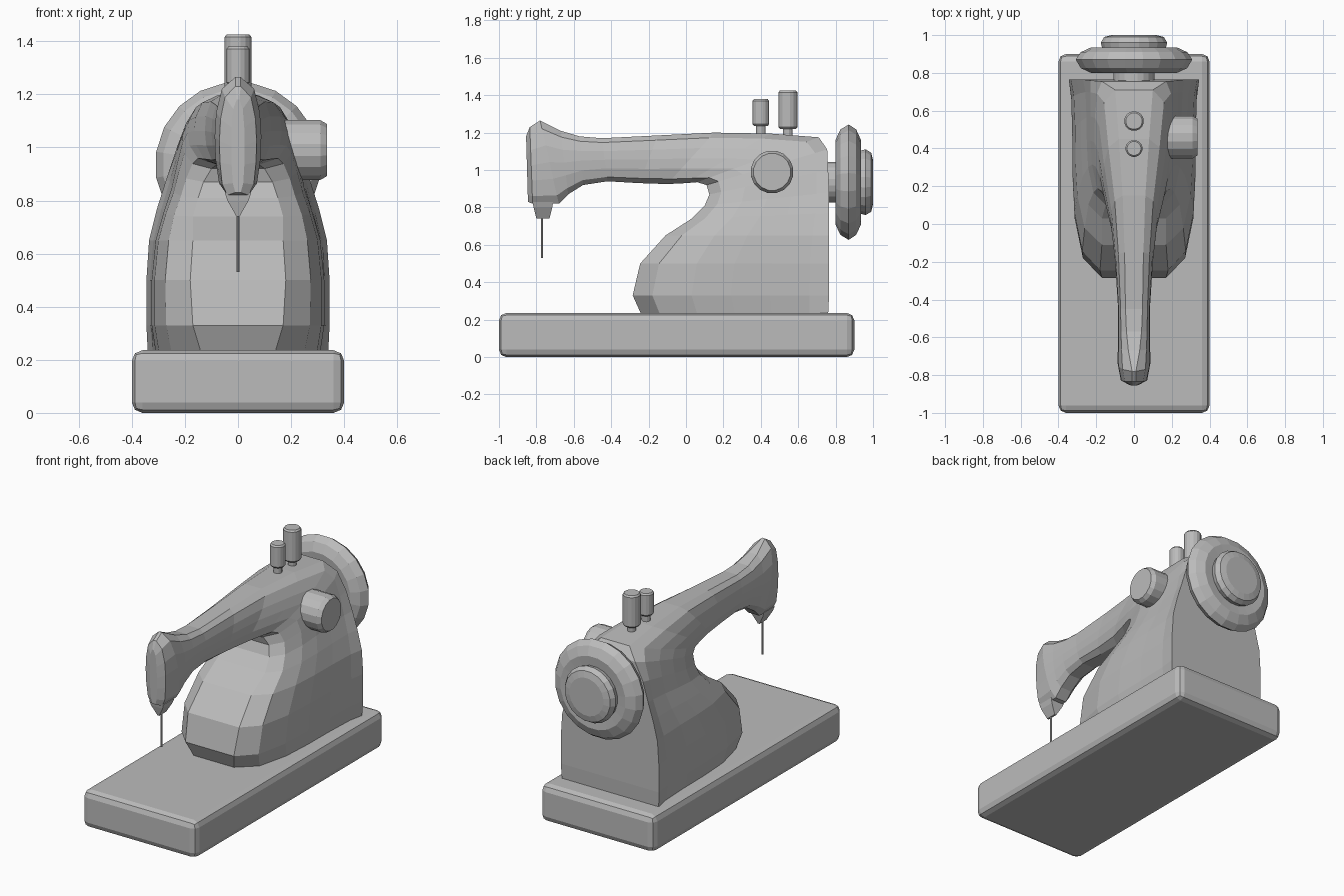
import bpy, bmesh
from math import sin, cos, pi
from mathutils import Vector, Matrix

default = bpy.data.objects.get("Cube")
if default:
    bpy.data.objects.remove(default, do_unlink=True)

GREY = (0.5, 0.5, 0.5, 1)
grey = bpy.data.materials.new("plain grey")
grey.use_nodes = True
grey.diffuse_color = GREY
grey.node_tree.nodes["Principled BSDF"].inputs["Base Color"].default_value = GREY


def finish(name, bm):
    """Turn a bmesh into a named object with the grey material."""
    bmesh.ops.recalc_face_normals(bm, faces=bm.faces)
    mesh = bpy.data.meshes.new(name)
    bm.to_mesh(mesh)
    bm.free()
    mesh.materials.append(grey)
    obj = bpy.data.objects.new(name, mesh)
    bpy.context.collection.objects.link(obj)
    return obj


def loft(name, rings):
    """Skin a list of closed rings and cap both ends."""
    bm = bmesh.new()
    loops = [[bm.verts.new(p) for p in ring] for ring in rings]
    for low, high in zip(loops, loops[1:]):
        for i in range(len(low)):
            j = (i + 1) % len(low)
            bm.faces.new((low[i], low[j], high[j], high[i]))
    bm.faces.new(loops[0])
    bm.faces.new(loops[-1])
    return finish(name, bm)


def lathe(name, profile, centre, axis="Z", sides=16):
    """Turn (radius, height) points around an axis through the centre."""
    turn = Vector((0, 0, 1)).rotation_difference(
        Vector([float(axis == a) for a in "XYZ"])).to_matrix()
    rings = []
    for radius, height in profile:
        angles = [2 * pi * (i + 0.5) / sides for i in range(sides)]
        rings.append([Vector(centre) + turn @ Vector(
            (radius * cos(a), radius * sin(a), height)) for a in angles])
    return loft(name, rings)


def section(inner, outer, w_in, w_mid, w_out):
    """Rounded cross-section between an inner and an outer side-profile point."""
    inner, outer = Vector((0, *inner)), Vector((0, *outer))
    ease = ((0, 0), (0.1, 0.65), (0.3, 0.93), (0.5, 1))
    half = [(t, w_in + (w_mid - w_in) * k) for t, k in ease]
    half += [(1 - t, w_out + (w_mid - w_out) * k) for t, k in reversed(ease[:-1])]
    side = [(inner.lerp(outer, t), w) for t, w in half]
    right = [p + Vector((w, 0, 0)) for p, w in side]
    left = [p - Vector((w, 0, 0)) for p, w in reversed(side)]
    return right + left


# Base slab with softened edges
bm = bmesh.new()
bmesh.ops.create_cube(bm, size=1, matrix=Matrix.Translation((0, -0.05, 0.118))
                      @ Matrix.Diagonal((0.8, 1.9, 0.236, 1)))
bmesh.ops.bevel(bm, geom=bm.edges[:], offset=0.04, segments=2,
                profile=0.5, affect="EDGES")
finish("base", bm)

# Body: pedestal, bending over the throat into the arm and head
loft("body_and_arm", [section(*s) for s in (
    ((-0.24, 0.23), (0.76, 0.23), 0.14, 0.31, 0.34),
    ((-0.285, 0.33), (0.765, 0.33), 0.17, 0.325, 0.345),
    ((-0.245, 0.5), (0.765, 0.5), 0.18, 0.325, 0.345),
    ((-0.11, 0.65), (0.765, 0.65), 0.17, 0.31, 0.335),
    ((0.03, 0.74), (0.765, 0.77), 0.17, 0.28, 0.305),
    ((0.1, 0.81), (0.765, 0.88), 0.15, 0.25, 0.27),
    ((0.125, 0.87), (0.76, 1), 0.13, 0.23, 0.23),
    ((0.11, 0.92), (0.755, 1.11), 0.1, 0.21, 0.17),
    ((0.06, 0.935), (0.71, 1.175), 0.08, 0.19, 0.1),
    ((0, 0.93), (0.45, 1.195), 0.06, 0.165, 0.08),
    ((-0.1, 0.925), (0.15, 1.2), 0.05, 0.125, 0.06),
    ((-0.25, 0.93), (-0.15, 1.185), 0.045, 0.1, 0.05),
    ((-0.42, 0.94), (-0.45, 1.17), 0.045, 0.085, 0.045),
    ((-0.55, 0.92), (-0.57, 1.18), 0.04, 0.085, 0.04),
    ((-0.63, 0.87), (-0.67, 1.21), 0.04, 0.085, 0.03),
    ((-0.68, 0.82), (-0.78, 1.265), 0.04, 0.088, 0.01),
    ((-0.82, 0.82), (-0.835, 1.23), 0.04, 0.07, 0.01),
    ((-0.845, 0.83), (-0.855, 1.18), 0.01, 0.025, 0.005),
)])

# Needle clamp: a wedge narrowing downwards, and the needle
loft("needle_clamp", [
    [(sx * w, -0.765 + sy * d, z) for sx, sy in ((-1, -1), (1, -1), (1, 1), (-1, 1))]
    for w, d, z in ((0.05, 0.055, 0.83), (0.04, 0.05, 0.8), (0.006, 0.035, 0.74))])
lathe("needle", [(0.006, 0), (0.006, 0.23)], (0, -0.77, 0.53), sides=8)

# Hand wheel: axle, rounded rim and raised hub
lathe("hand_wheel", [
    (0.11, 0.75), (0.11, 0.81), (0.23, 0.8), (0.285, 0.825), (0.312, 0.87),
    (0.285, 0.91), (0.23, 0.935), (0.17, 0.93), (0.178, 0.96), (0.16, 0.99),
    (0.12, 1)], (0, 0, 0.935), axis="Y", sides=20)

# Side tension knob
lathe("tension_knob", [(0.115, 0.1), (0.115, 0.31), (0.1, 0.335)],
      (0, 0.46, 0.99), axis="X")

# Thread spools on short pins
for name, y, radius, low, high in (("front_spool", 0.4, 0.045, 1.235, 1.38),
                                   ("rear_spool", 0.545, 0.052, 1.22, 1.425)):
    lathe(name + "_pin", [(0.026, 1.16), (0.026, low + 0.02)], (0, y, 0), sides=12)
    lathe(name, [(radius - 0.008, low), (radius, low + 0.01),
                 (radius, high - 0.01), (radius - 0.008, high)], (0, y, 0))
